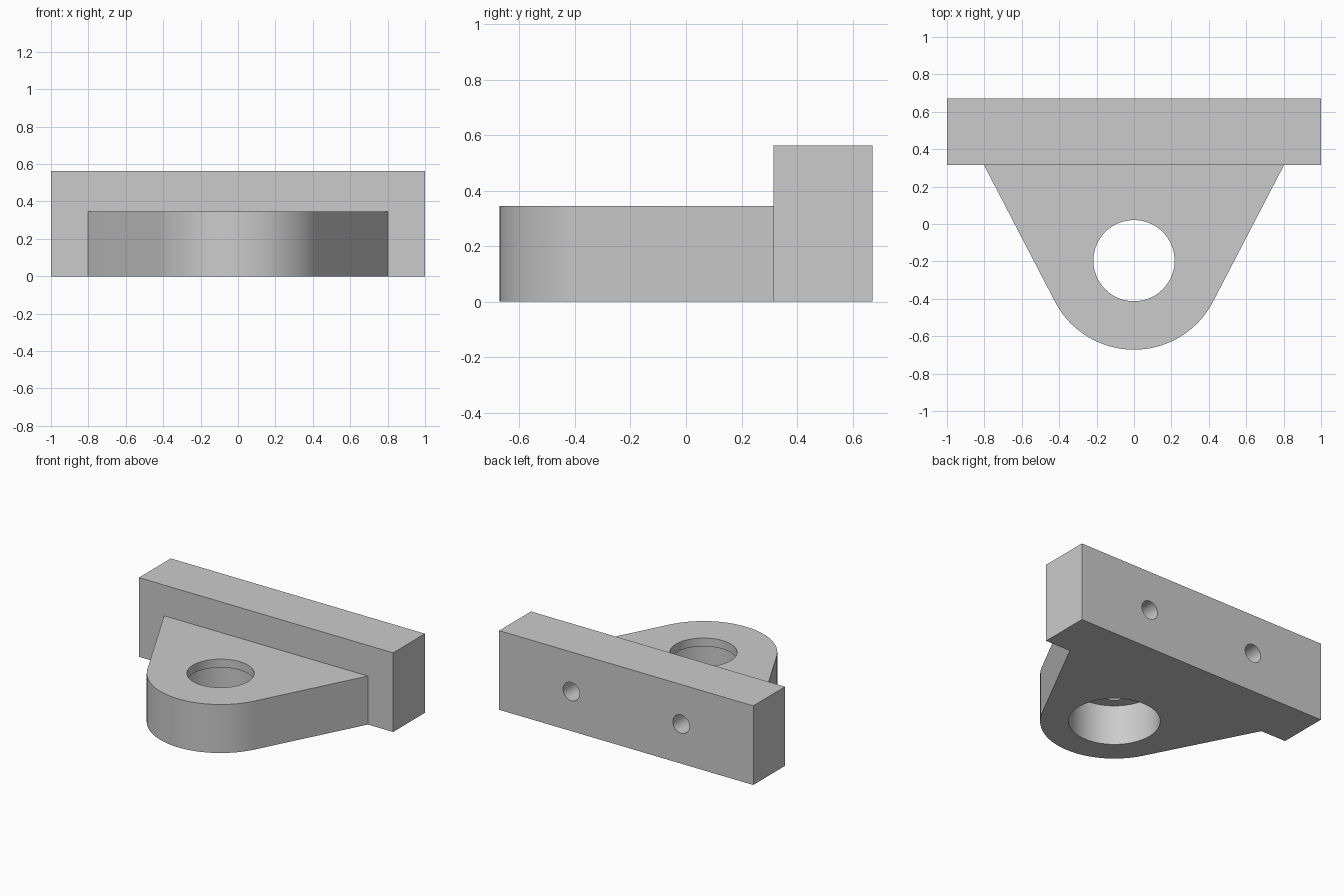
import bpy, bmesh, math
from mathutils import Matrix

if "Cube" in bpy.data.objects:
    bpy.data.objects.remove(bpy.data.objects["Cube"], do_unlink=True)

BAR_FRONT, BACK = 0.315, 0.672
BAR_TOP, PLATE_TOP = 0.563, 0.345
BORE_Y, NOSE_R = -0.196, 0.476

grey = bpy.data.materials.new("plain grey")
grey.use_nodes = True
colour = (0.6, 0.6, 0.6, 1)
grey.diffuse_color = colour
grey.node_tree.nodes["Principled BSDF"].inputs["Base Color"].default_value = colour


def make_object(name, bm):
    bmesh.ops.recalc_face_normals(bm, faces=bm.faces)
    mesh = bpy.data.meshes.new(name)
    bm.to_mesh(mesh)
    bm.free()
    mesh.materials.append(grey)
    obj = bpy.data.objects.new(name, mesh)
    bpy.context.collection.objects.link(obj)
    return obj


def prism(name, outline, height):
    bm = bmesh.new()
    face = bm.faces.new([bm.verts.new((x, y, 0)) for x, y in outline])
    top = bmesh.ops.extrude_face_region(bm, geom=[face])["geom"]
    verts = [v for v in top if isinstance(v, bmesh.types.BMVert)]
    bmesh.ops.translate(bm, verts=verts, vec=(0, 0, height))
    return make_object(name, bm)


def cylinder(name, radius, depth, centre, along_y=False):
    bm = bmesh.new()
    matrix = Matrix.Translation(centre)
    if along_y:
        matrix = matrix @ Matrix.Rotation(math.pi / 2, 4, "X")
    bmesh.ops.create_cone(bm, cap_ends=True, segments=64, radius1=radius,
                          radius2=radius, depth=depth, matrix=matrix)
    return make_object(name, bm)


def combine(target, other, operation):
    other.hide_render = True
    mod = target.modifiers.new(operation.lower(), "BOOLEAN")
    mod.operation = operation
    mod.solver = "EXACT"
    mod.object = other
    bpy.context.view_layer.objects.active = target
    bpy.ops.object.modifier_apply(modifier=mod.name)
    bpy.data.objects.remove(other, do_unlink=True)


# Mounting bar along the back
bracket = prism("mounting_bracket", [(-1, BAR_FRONT), (1, BAR_FRONT), (1, BACK), (-1, BACK)], BAR_TOP)

# Tapered plate with straight sides tangent to a round nose
corner_x = 0.802
reach = math.hypot(corner_x, BAR_FRONT - BORE_Y)
tangent = math.atan2(BAR_FRONT - BORE_Y, corner_x) - math.acos(NOSE_R / reach)
steps = 48
outline = [(corner_x, BAR_FRONT), (corner_x, BAR_FRONT + 0.1),
           (-corner_x, BAR_FRONT + 0.1), (-corner_x, BAR_FRONT)]
for i in range(steps + 1):
    a = -math.pi - tangent + (math.pi + 2 * tangent) * i / steps
    outline.append((NOSE_R * math.cos(a), BORE_Y + NOSE_R * math.sin(a)))
combine(bracket, prism("tapered_plate", outline, PLATE_TOP), "UNION")

# Through bore and the wider bore from below, leaving a thin lip on top
combine(bracket, cylinder("bore_cutter", 0.217, 1, (0, BORE_Y, 0.3)), "DIFFERENCE")
combine(bracket, cylinder("wide_bore_cutter", 0.294, 0.57, (0, BORE_Y, 0)), "DIFFERENCE")

# Pair of screw holes in the back face
for side in (-1, 1):
    cutter = cylinder("screw_hole_cutter", 0.065, 0.7, (side * 0.432, BACK, BAR_TOP / 2), True)
    combine(bracket, cutter, "DIFFERENCE")

# Smooth curved walls, sharp edges
bpy.ops.object.select_all(action="DESELECT")
bracket.select_set(True)
bpy.context.view_layer.objects.active = bracket
bpy.ops.object.shade_smooth_by_angle(angle=math.radians(30))
